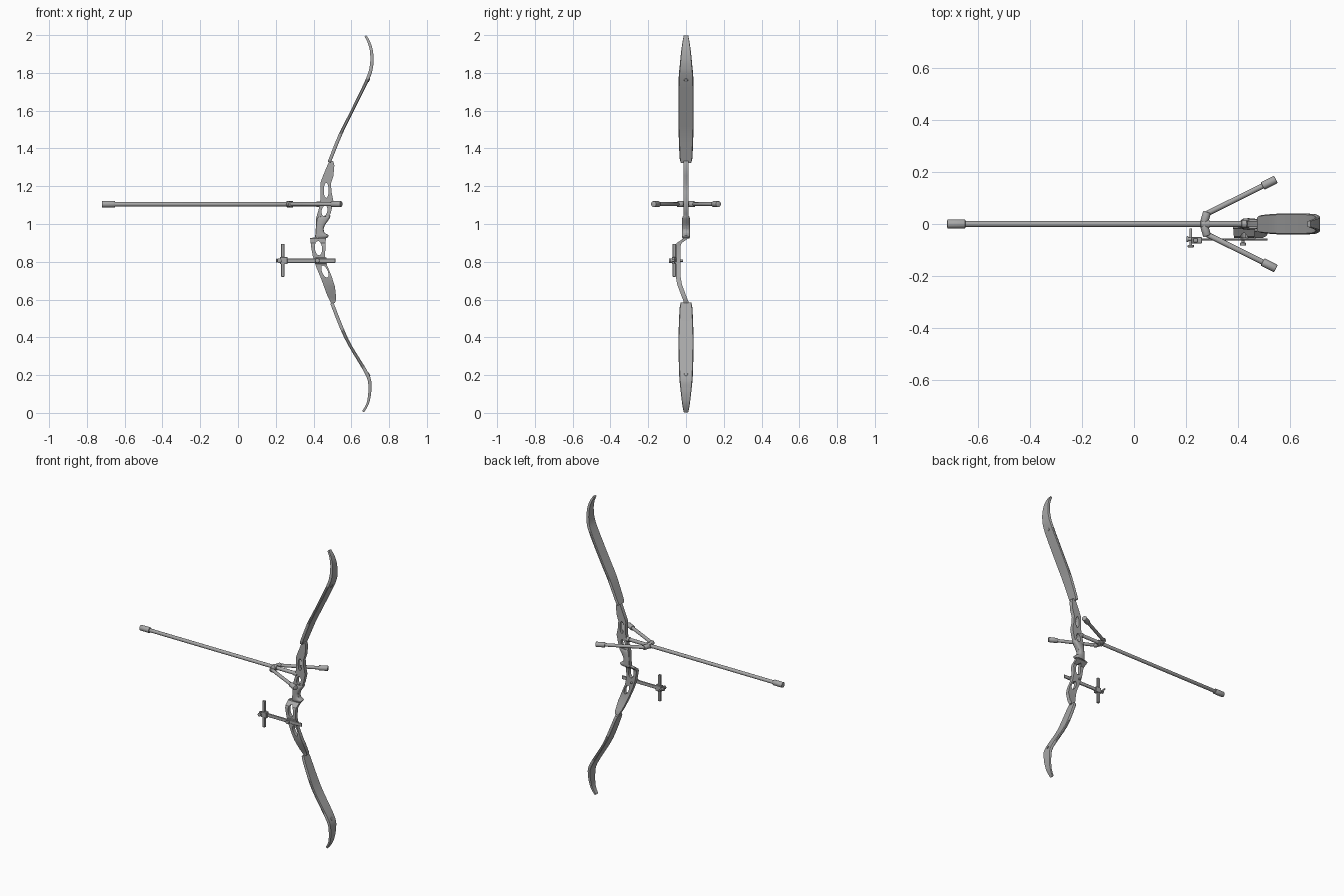
import bpy, bmesh, math
from mathutils import Vector, Matrix

if "Cube" in bpy.data.objects:
    bpy.data.objects.remove(bpy.data.objects["Cube"])

grey = bpy.data.materials.new("dark_grey")
grey.diffuse_color = (.39, .39, .39, 1)
grey.use_nodes = True
grey.node_tree.nodes["Principled BSDF"].inputs["Base Color"].default_value = grey.diffuse_color


def finish(bm, name, angle=35):
    bmesh.ops.recalc_face_normals(bm, faces=bm.faces)
    me = bpy.data.meshes.new(name)
    bm.to_mesh(me)
    bm.free()
    me.materials.clear()
    me.materials.append(grey)
    ob = bpy.data.objects.new(name, me)
    bpy.context.collection.objects.link(ob)
    bpy.ops.object.select_all(action='DESELECT')
    ob.select_set(True)
    bpy.context.view_layer.objects.active = ob
    bpy.ops.object.shade_smooth_by_angle(angle=math.radians(angle))
    return ob


def rod(name, a, b, r, segs=24):
    a, b = Vector(a), Vector(b)
    d = b - a
    m = Matrix.Translation((a + b) / 2) @ Vector((0, 0, 1)).rotation_difference(d).to_matrix().to_4x4()
    bm = bmesh.new()
    bmesh.ops.create_cone(bm, cap_ends=True, segments=segs, radius1=r, radius2=r, depth=d.length, matrix=m)
    caps = [e for e in bm.edges if any(len(f.verts) > 4 for f in e.link_faces)]
    bmesh.ops.bevel(bm, geom=caps, offset=r * 0.2, segments=2, affect='EDGES', profile=0.5)
    return finish(bm, name)


def box(name, lo, hi, bevel=0.002):
    lo, hi = Vector(lo), Vector(hi)
    bm = bmesh.new()
    bmesh.ops.create_cube(bm, size=1, matrix=Matrix.Translation((lo + hi) / 2) @ Matrix.Diagonal((*(hi - lo), 1)))
    bmesh.ops.bevel(bm, geom=list(bm.edges), offset=bevel, segments=1, affect='EDGES')
    return finish(bm, name, 30)


def spline(pts, n=6):
    """Smooth curve through rows of numbers."""
    p = [Vector(q) for q in pts]
    p = [2 * p[0] - p[1]] + p + [2 * p[-1] - p[-2]]
    out = []
    for i in range(1, len(p) - 2):
        a, b, c, d = p[i - 1:i + 3]
        for k in range(n):
            t = k / n
            out.append(0.5 * (2 * b + (c - a) * t + (2 * a - 5 * b + 4 * c - d) * t * t
                              + (3 * b - a - 3 * c + d) * t ** 3))
    return out + [p[-2]]


# Limbs: flat section swept along the recurve; rows are x, z, half width, half thickness
def limb(name, rows):
    pts = spline(rows)
    bm = bmesh.new()
    rings = []
    for i, (x, z, w, t) in enumerate(pts):
        a, b = pts[max(i - 1, 0)], pts[min(i + 1, len(pts) - 1)]
        d = Vector((b[0] - a[0], 0, b[1] - a[1])).normalized()
        n = Vector((d.z, 0, -d.x))
        sec = [(-1, -.4), (-.9, -1), (.9, -1), (1, -.4), (1, .4), (.9, 1), (-.9, 1), (-1, .4)]
        rings.append([bm.verts.new(Vector((x, u * w, z)) + n * v * t) for u, v in sec])
    for r, s in zip(rings, rings[1:]):
        for k in range(8):
            j = (k + 1) % 8
            bm.faces.new((r[k], r[j], s[j], s[k]))
    bm.faces.new(rings[0])
    bm.faces.new(rings[-1])
    return finish(bm, name)


limb("upper_limb", [(.483, 1.327, .028, .009), (.494, 1.355, .034, .009), (.545, 1.48, .039, .009),
                    (.60, 1.59, .041, .008), (.685, 1.765, .039, .009), (.707, 1.84, .033, .009),
                    (.707, 1.91, .026, .008), (.694, 1.96, .019, .007), (.675, 1.996, .012, .006)])
limb("lower_limb", [(.497, .582, .028, .009), (.509, .55, .034, .009), (.555, .435, .039, .009),
                    (.597, .35, .040, .008), (.686, .2, .036, .009), (.698, .13, .030, .008),
                    (.692, .07, .023, .007), (.68, .035, .018, .006), (.662, .006, .012, .006)])
rod("upper_limb_button", (.678, 0, 1.768), (.696, 0, 1.76), .01, 16)
rod("lower_limb_button", (.678, 0, .196), (.697, 0, .205), .01, 16)


# Riser: flat outline with windows, extruded, then bent sideways around the sight
outline = [(.475, 1.315), (.485, 1.335), (.504, 1.333), (.51, 1.31), (.505, 1.255), (.492, 1.215),
           (.495, 1.17), (.505, 1.12), (.492, 1.06), (.468, 1.02), (.452, .97), (.466, .935), (.463, .89),
           (.461, .83), (.472, .78), (.495, .725), (.513, .67), (.52, .605), (.514, .583), (.495, .577),
           (.473, .62), (.44, .71), (.413, .775), (.396, .83), (.387, .88), (.382, .925), (.408, .93),
           (.412, .98), (.413, 1.03), (.428, 1.08), (.438, 1.14), (.437, 1.22), (.45, 1.255)]
windows = [(.467, 1.178, .013, .04, 0), (.458, 1.07, .015, .028, -.2),
           (.426, .872, .019, .038, .1), (.46, .748, .015, .034, .42)]
BEND = [(0.5, 0), (.59, 0), (.62, -.012), (.68, -.034), (.72, -.041), (.885, -.041), (.9, -.036),
        (.912, -.018), (.922, -.004), (.935, 0), (1.4, 0)]


def bend(z):
    for (a, u), (b, v) in zip(BEND, BEND[1:]):
        if a <= z <= b:
            return u + (v - u) * (z - a) / (b - a)
    return 0


def riser():
    cu = bpy.data.curves.new("riser_outline", 'CURVE')
    cu.dimensions, cu.fill_mode, cu.extrude = '2D', 'BOTH', .0125
    loops = [outline]
    for cx, cz, rx, rz, tilt in windows:
        ring = []
        for k in range(20):
            u, v = rx * math.cos(k * math.pi / 10), rz * math.sin(k * math.pi / 10)
            ring.append((cx + u * math.cos(tilt) - v * math.sin(tilt), cz + u * math.sin(tilt) + v * math.cos(tilt)))
        loops.append(ring)
    for lp in loops:
        s = cu.splines.new('POLY')
        s.points.add(len(lp) - 1)
        for p, (x, z) in zip(s.points, lp):
            p.co = (x, z, 0, 1)
        s.use_cyclic_u = True
    tmp = bpy.data.objects.new("riser_outline", cu)
    bpy.context.collection.objects.link(tmp)
    me = bpy.data.meshes.new_from_object(tmp.evaluated_get(bpy.context.evaluated_depsgraph_get()))
    bpy.data.objects.remove(tmp)
    bm = bmesh.new()
    bm.from_mesh(me)
    bmesh.ops.remove_doubles(bm, verts=bm.verts, dist=1e-5)
    bm.transform(Matrix(((1, 0, 0, 0), (0, 0, 1, 0), (0, 1, 0, 0), (0, 0, 0, 1))))
    for z, _ in BEND[1:-1]:
        bmesh.ops.bisect_plane(bm, geom=bm.verts[:] + bm.edges[:] + bm.faces[:],
                               plane_co=(0, 0, z), plane_no=(0, 0, 1))
    for v in bm.verts:
        v.co.y += bend(v.co.z)
    finish(bm, "riser", 30)


riser()

# Grip: rounded block, flaring at both ends; rows are z, x min, x max, half width
bm = bmesh.new()
rings = []
for z, x0, x1, w in spline([(1.04, .42, .49, .017), (1.025, .416, .484, .021), (.985, .413, .456, .022),
                            (.955, .411, .458, .022), (.937, .409, .48, .022), (.925, .408, .472, .018)], 4):
    c, h = (x0 + x1) / 2, (x1 - x0) / 2
    lean = .25 * (c - .435)
    ring = []
    for k in range(16):
        a = k * math.pi / 8
        cs, sn = math.cos(a), math.sin(a)
        ring.append(bm.verts.new((c + h * math.copysign(abs(cs) ** .6, cs),
                                  w * math.copysign(abs(sn) ** .6, sn), z + lean * cs)))
    rings.append(ring)
for r, s in zip(rings, rings[1:]):
    for k in range(16):
        bm.faces.new((r[k], r[k - 1], s[k - 1], s[k]))
bm.faces.new(rings[0])
bm.faces.new(rings[-1])
finish(bm, "grip", 45)

# Stabiliser: long rod, collar and two angled side rods
Z = 1.105
rod("long_stabiliser", (-.70, 0, Z), (.445, 0, Z), .0115)
rod("long_stabiliser_weight", (-.72, 0, Z), (-.65, 0, Z), .0175)
rod("stabiliser_collar", (.257, 0, Z), (.292, 0, Z), .017)
rod("stabiliser_mount", (.415, 0, Z), (.445, 0, Z), .015)
for side, s in (("left", 1), ("right", -1)):
    rod(side + "_v_bar", (.268, 0, Z), (.282, s * .046, Z), .0155)
    a, b = Vector((.275, s * .037, Z)), Vector((.547, s * .172, Z))
    rod(side + "_side_stabiliser", a, b, .0105)
    rod(side + "_side_weight", a.lerp(b, .81), b, .016)

# Sight: extension bar, vertical rail, aperture and knobs
S = .806
box("sight_bar", (.245, -.064, S - .012), (.515, -.056, S + .012))
box("sight_mount", (.41, -.06, S - .017), (.468, -.05, S + .017))
box("sight_rail", (.228, -.071, .72), (.246, -.054, .895))
box("sight_slider", (.222, -.075, S - .019), (.262, -.05, S + .019))
rod("sight_pin_stem", (.203, -.058, S), (.255, -.058, S), .007, 16)
rod("sight_cross_pin", (.219, -.09, S), (.219, -.018, S), .005, 16)
rod("sight_cross_knob", (.219, -.09, S), (.219, -.08, S), .012, 16)
rod("sight_aperture", (.202, -.058, S), (.21, -.058, S), .011, 16)
rod("sight_mount_screw", (.42, -.08, S), (.42, -.015, S), .006, 16)
rod("sight_mount_knob", (.42, -.083, S), (.42, -.072, S), .012, 16)
